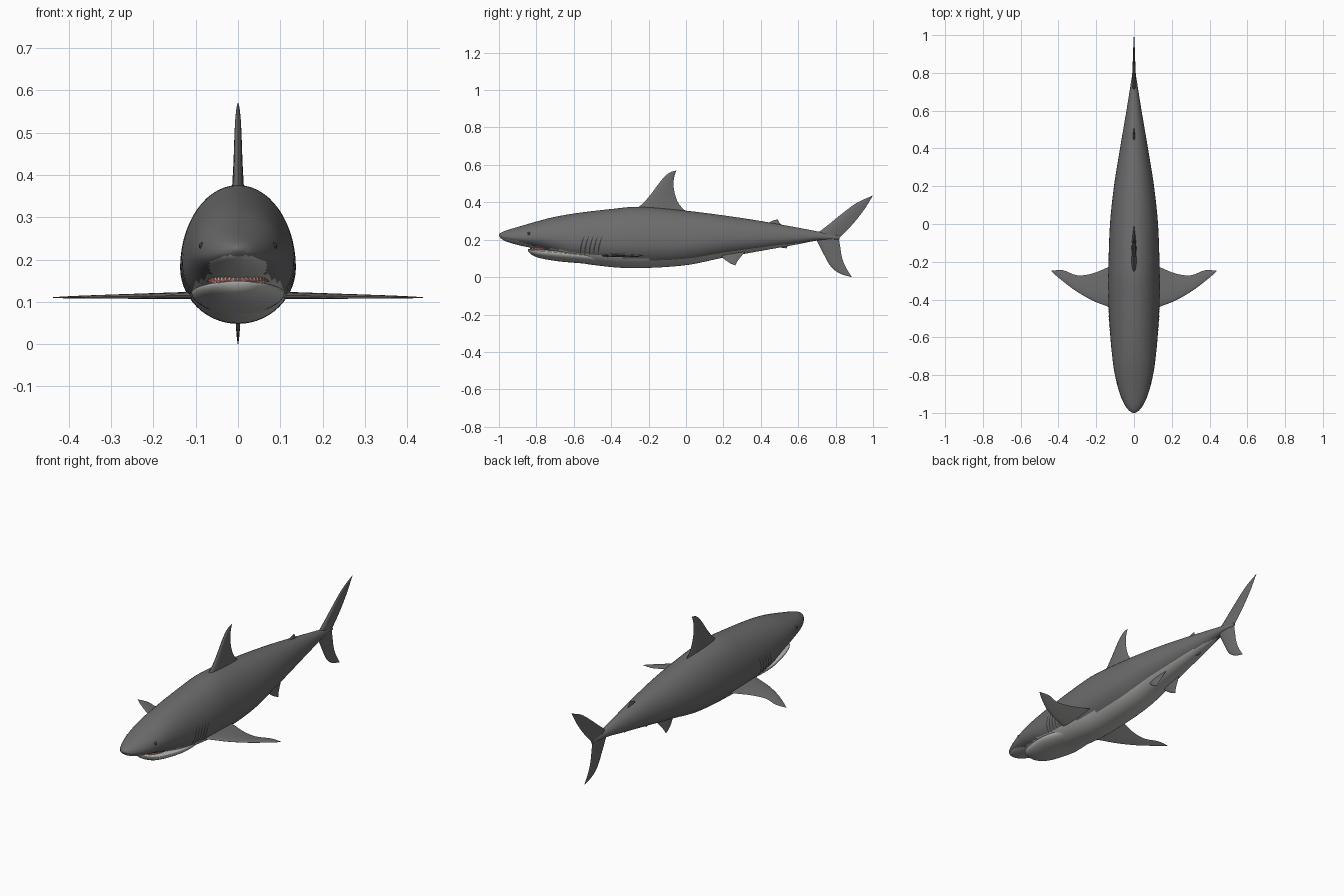
import bpy, bmesh, math
from mathutils import Vector

if "Cube" in bpy.data.objects:
    bpy.data.objects.remove(bpy.data.objects["Cube"])


def material(name, rgb):
    m = bpy.data.materials.new(name)
    m.diffuse_color = (*rgb, 1)
    m.use_nodes = True
    m.node_tree.nodes["Principled BSDF"].inputs["Base Color"].default_value = m.diffuse_color
    return m


BACK = material("back grey", (0.15, 0.15, 0.15))
BELLY = material("belly pale grey", (0.48, 0.48, 0.47))
MOUTH = material("mouth red", (0.36, 0.10, 0.08))
TOOTH = material("tooth white", (0.8, 0.79, 0.75))
DARK = material("slit dark grey", (0.045, 0.045, 0.045))


def interp(table, x):
    """Smooth interpolation of rows (x, v1, v2...) at x."""
    x = min(max(x, table[0][0]), table[-1][0])
    i = 0
    while i < len(table) - 2 and x > table[i + 1][0]:
        i += 1
    a, b = table[i], table[i + 1]
    p, q = table[max(i - 1, 0)], table[min(i + 2, len(table) - 1)]
    h = b[0] - a[0]
    t = (x - a[0]) / h
    out = []
    for k in range(1, len(a)):
        ma = (b[k] - p[k]) / (b[0] - p[0]) * h
        mb = (q[k] - a[k]) / (q[0] - a[0]) * h
        out.append((2*t**3 - 3*t*t + 1) * a[k] + (t**3 - 2*t*t + t) * ma
                   + (3*t*t - 2*t**3) * b[k] + (t**3 - t*t) * mb)
    return out


def finish(name, bm, mats, rule=None, angle=50):
    bmesh.ops.remove_doubles(bm, verts=bm.verts, dist=1e-5)
    bmesh.ops.recalc_face_normals(bm, faces=bm.faces)
    if rule:
        for f in bm.faces:
            f.material_index = rule(f.calc_center_median(), f.normal)
    me = bpy.data.meshes.new(name)
    bm.to_mesh(me)
    bm.free()
    ob = bpy.data.objects.new(name, me)
    bpy.context.collection.objects.link(ob)
    for m in mats:
        me.materials.append(m)
    bpy.ops.object.select_all(action='DESELECT')
    ob.select_set(True)
    bpy.context.view_layer.objects.active = ob
    bpy.ops.object.shade_smooth_by_angle(angle=math.radians(angle))
    return ob


def loft(name, rings, mats, rule=None, angle=50):
    bm = bmesh.new()
    vs = [[bm.verts.new(p) for p in r] for r in rings]
    n = len(vs[0])
    for a, b in zip(vs, vs[1:]):
        for i in range(n):
            j = (i + 1) % n
            bm.faces.new((a[i], a[j], b[j], b[i]))
    bm.faces.new(vs[0])
    bm.faces.new(vs[-1])
    return finish(name, bm, mats, rule, angle)


def section(y, top, bot, hw, mid, n=56):
    zm = bot + mid * (top - bot)
    ring = []
    for i in range(n):
        a = 2 * math.pi * i / n
        s = math.sin(a)
        ring.append((hw * math.cos(a), y, zm + s * ((top - zm) if s > 0 else (zm - bot))))
    return ring


# Body: y, top, bottom, half width
BODY = [(-1, .229, .221, .006), (-.99, .237, .207, .024), (-.96, .250, .190, .048),
        (-.9, .268, .172, .075), (-.8, .297, .150, .101), (-.72, .318, .125, .113),
        (-.6, .340, .083, .125), (-.4, .364, .054, .136), (-.25, .376, .048, .136),
        (0, .355, .064, .127), (.2, .330, .104, .106), (.4, .300, .140, .074),
        (.6, .264, .176, .040), (.7, .245, .195, .024), (.82, .222, .202, .005)]
# Height of the border between dark back and pale belly
EDGE = [(-1, .212), (-.9, .192), (-.8, .165), (-.5, .122), (-.2, .095),
        (0, .100), (.2, .132), (.5, .172), (.8, .203)]


def belly(c, n):
    return 1 if c.z < interp(EDGE, c.y)[0] else 0


stations = [-1, -.997, -.99, -.98, -.97, -.955, -.94] + [-.92 + 1.74 * i / 72 for i in range(73)]
loft("body", [section(y, *interp(BODY, y), .41) for y in stations], (BACK, BELLY), belly)

# Lower jaw, blending into the throat
JAW = [(-.845, .149, .138, .028), (-.83, .150, .122, .052), (-.79, .149, .104, .077),
       (-.7, .145, .087, .100), (-.6, .135, .077, .110), (-.45, .120, .066, .090)]
loft("lower_jaw", [section(-.845 + .395 * i / 24, *interp(JAW, -.845 + .395 * i / 24), .75)
                   for i in range(25)], (BELLY,))

# Mouth lining: thin plate between snout and jaw
arc = [(.076 * math.cos(a), -.70 - .132 * math.sin(a))
       for a in [math.pi * i / 24 for i in range(25)]]
loft("mouth_lining", [[(x, y, z) for x, y in arc] for z in (.148, .156)], (MOUTH,))

# Teeth along the upper and lower gum
bm = bmesh.new()
for i in range(4, 21):
    x, y = arc[i]
    for base, tip, off in ((.160, .147, 0), (.146, .157, .006)):
        ring = [bm.verts.new((x * .97 + .005 * math.cos(a), y + off + .004 * math.sin(a), base))
                for a in (0, math.pi / 2, math.pi, math.pi * 1.5)]
        top = bm.verts.new((x * .97, y + off, tip))
        for k in range(4):
            bm.faces.new((ring[k], ring[(k + 1) % 4], top))
        bm.faces.new(ring)
finish("teeth", bm, (TOOTH,), angle=20)


def fin(name, lead, trail, thick, place, mats=(BACK,), rule=None, rows=20, m=10):
    """Foil lofted from root to tip between a leading and a trailing edge."""
    def at(pts, t):
        return interp([(i / (len(pts) - 1), *p) for i, p in enumerate(pts)], t)
    rings = []
    for r in range(rows + 1):
        t = r / rows
        a, b = Vector(at(lead, t)), Vector(at(trail, t))
        th = thick * (1 - t) ** .8 + .0015
        foil = []
        for k in range(m + 1):
            c = (k / m) ** 1.5
            foil.append((a.lerp(b, c), th * 1.3 * math.sqrt(c) * (1 - c)))
        loop = foil + [(p, -w) for p, w in foil[-2:0:-1]]
        rings.append([place(p[0], p[1], w) for p, w in loop])
    return loft(name, rings, mats, rule)


def upright(u, v, w):
    return (w, u, v)


# Fins on the centre line
fin("dorsal_fin", [(-.30, .34), (-.235, .39), (-.19, .44), (-.13, .52), (-.09, .557), (-.053, .570)],
    [(.03, .33), (-.02, .37), (-.05, .415), (-.066, .48), (-.064, .53), (-.052, .569)], .030, upright)
fin("second_dorsal_fin", [(.42, .28), (.455, .298), (.487, .309)],
    [(.53, .27), (.503, .287), (.490, .308)], .012, upright)
fin("anal_fin", [(.46, .175), (.50, .160), (.535, .154)],
    [(.56, .185), (.545, .168), (.538, .155)], .012, upright)
fin("tail_upper_lobe", [(.69, .225), (.77, .287), (.825, .332), (.91, .395), (.998, .436)],
    [(.81, .200), (.836, .226), (.893, .285), (.952, .360), (1.0, .437)], .022, upright)
fin("tail_lower_lobe", [(.69, .215), (.735, .125), (.775, .056), (.824, .019), (.884, .0)],
    [(.815, .220), (.824, .165), (.834, .105), (.853, .055), (.886, .001)], .020, upright)

# Paired fins and side details
for side, s in (("left", -1), ("right", 1)):
    fin(side + "_pectoral_fin",
        [(.07, -.47), (.14, -.437), (.22, -.405), (.31, -.353), (.39, -.292), (.438, -.250)],
        [(.07, -.20), (.14, -.230), (.22, -.262), (.30, -.272), (.375, -.245), (.437, -.247)], .017,
        lambda u, v, w: (s * u, v, .117 - .016 * u + w), (BACK, BELLY),
        lambda c, n: 1 if n.z < -.2 else 0)
    fin(side + "_pelvic_fin", [(.17, .135), (.20, .100), (.235, .075), (.263, .063)],
        [(.32, .140), (.295, .110), (.275, .085), (.265, .064)], .012,
        lambda u, v, w: (s * (.045 + (.13 - v) * .25 + w), u, v))

    def skin(y, z, lift):
        top, bot, hw = interp(BODY, y)
        zm = bot + .41 * (top - bot)
        k = (z - zm) / ((top - zm) if z > zm else (zm - bot))
        return (s * (hw * math.sqrt(max(0, 1 - k * k)) + lift), y, z)

    # Gill slits laid on the skin
    bm = bmesh.new()
    for g in range(5):
        pairs = []
        for i in range(11):
            t = i / 10
            y = -.565 + .024 * g + .022 * t * t
            z = .118 + .102 * t
            half = .0008 + .0035 * math.sin(math.pi * t)
            pairs.append([bm.verts.new(skin(y + d, z, .0025)) for d in (-half, half)])
        for a, b in zip(pairs, pairs[1:]):
            bm.faces.new((a[0], a[1], b[1], b[0]))
    bmesh.ops.solidify(bm, geom=bm.faces[:], thickness=.002)
    finish(side + "_gill_slits", bm, (DARK,))

    # Eye
    bm = bmesh.new()
    bmesh.ops.create_uvsphere(bm, u_segments=16, v_segments=10, radius=.009)
    bmesh.ops.translate(bm, verts=bm.verts, vec=skin(-.84, .232, -.005))
    finish(side + "_eye", bm, (DARK,))
